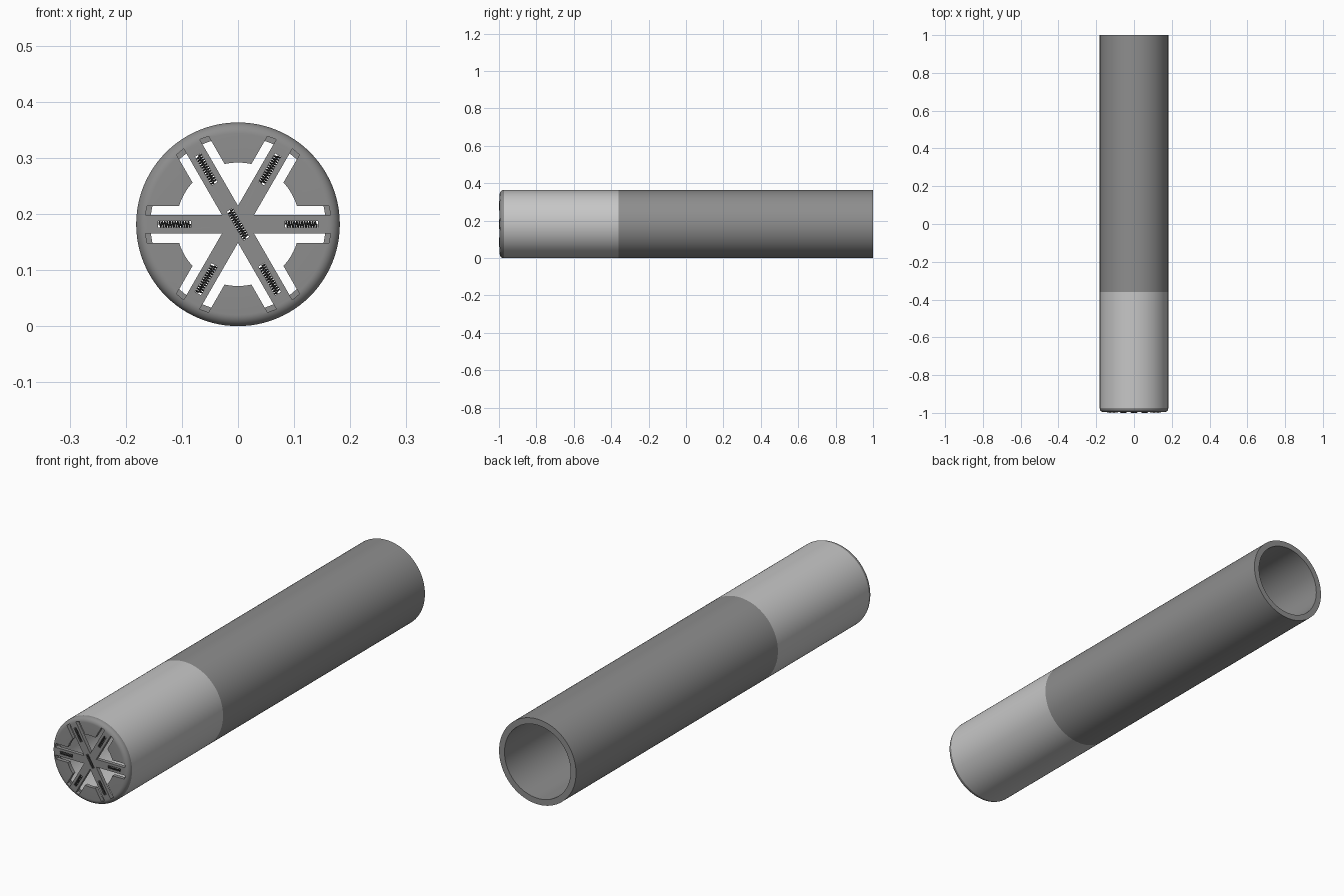
import bpy, bmesh
from math import sin, cos, tan, pi, radians, asin

cube = bpy.data.objects.get("Cube")
if cube:
    bpy.data.objects.remove(cube, do_unlink=True)

R, BORE = 0.1815, 0.156      # outer and inner radius, also the axis height
FRONT, PLATE_BACK, JOINT, SPLIT = -0.996, -0.98, -0.973, -0.36


def material(name, v):
    m = bpy.data.materials.new(name)
    m.use_nodes = True
    m.diffuse_color = (v, v, v, 1)
    m.node_tree.nodes["Principled BSDF"].inputs["Base Color"].default_value = (v, v, v, 1)
    return m


grey = material("mid grey", 0.27)
light = material("light grey", 0.57)
dark = material("dark wire", 0.06)


def finish(bm, name, mat):
    bmesh.ops.recalc_face_normals(bm, faces=bm.faces)
    mesh = bpy.data.meshes.new(name)
    bm.to_mesh(mesh)
    bm.free()
    mesh.materials.append(mat)
    ob = bpy.data.objects.new(name, mesh)
    bpy.context.collection.objects.link(ob)
    return ob


def select(ob):
    bpy.ops.object.select_all(action='DESELECT')
    ob.select_set(True)
    bpy.context.view_layer.objects.active = ob


def smooth(ob):
    select(ob)
    bpy.ops.object.shade_smooth_by_angle(angle=radians(30))


def lathe(name, profile, mat, closed):
    """Spin (radius, y) points around the long axis."""
    bm = bmesh.new()
    vs = [bm.verts.new((r, y, R)) for r, y in profile]
    pairs = list(zip(vs, vs[1:])) + ([(vs[-1], vs[0])] if closed else [])
    edges = [bm.edges.new(p) for p in pairs]
    bmesh.ops.spin(bm, geom=vs + edges, cent=(0, 0, R), axis=(0, 1, 0),
                   angle=2 * pi, steps=96)
    bmesh.ops.remove_doubles(bm, verts=bm.verts, dist=0.00001)
    return finish(bm, name, mat)


def tube(name, y0, y1, mat):
    smooth(lathe(name, [(R, y0), (R, y1), (BORE, y1), (BORE, y0)], mat, True))


# Body and front sleeve
tube("body_tube", SPLIT, 1, grey)
tube("front_sleeve", JOINT, SPLIT, light)

# End cap with a rounded rim and a short ring behind the plate
FILLET = 0.02
rim = [(R - FILLET + FILLET * sin(i * pi / 16), FRONT + FILLET * (1 - cos(i * pi / 16)))
       for i in range(9)]
cap = lathe("end_cap", [(0, FRONT)] + rim + [(R, JOINT), (BORE, JOINT),
            (BORE, PLATE_BACK), (0, PLATE_BACK)], grey, False)


# Openings in the cap
def turn(u, v, a):
    return u * cos(a) - v * sin(a), R + u * sin(a) + v * cos(a)


def prism(bm, points, a):
    ring = [turn(u, v, a) for u, v in points]
    f = bm.faces.new([bm.verts.new((x, -1.05, z)) for x, z in ring])
    ext = bmesh.ops.extrude_face_region(bm, geom=[f])
    moved = [g for g in ext["geom"] if isinstance(g, bmesh.types.BMVert)]
    bmesh.ops.translate(bm, verts=moved, vec=(0, 1.05 + PLATE_BACK + 0.002, 0))


SPOKE, SLOT, HUB, END = 0.0165, 0.033, 0.11, 0.165
corner = asin(SLOT / HUB)


def mirrored(p):
    # reflect across the line halfway between two spokes
    u, v = p
    return u * cos(pi / 3) + v * sin(pi / 3), u * sin(pi / 3) - v * cos(pi / 3)


side = [(END, SPOKE), (END - 0.003, SLOT)]
arc = [corner + (pi / 3 - 2 * corner) * i / 8 for i in range(9)]
opening = ([(SPOKE / tan(pi / 6), SPOKE)] + side
           + [(HUB * cos(t), HUB * sin(t)) for t in arc]
           + [mirrored(p) for p in reversed(side)])

# Coil seats: one on each spoke and one in the hub
HALF, WIDE = 0.0295, 0.006
seats = [(0.113, i * pi / 3) for i in range(6)] + [(0, 2 * pi / 3)]
bm = bmesh.new()
for i in range(6):
    prism(bm, opening, i * pi / 3)
for r, a in seats:
    prism(bm, [(r - HALF, -WIDE), (r + HALF, -WIDE), (r + HALF, WIDE), (r - HALF, WIDE)], a)
cutter = finish(bm, "cap_cutter", grey)
cutter.hide_render = True
mod = cap.modifiers.new("openings", 'BOOLEAN')
mod.operation = 'DIFFERENCE'
mod.solver = 'EXACT'
mod.object = cutter
select(cap)
bpy.ops.object.modifier_apply(modifier=mod.name)
bpy.data.objects.remove(cutter, do_unlink=True)
smooth(cap)

# Wire coils
TURNS, STEPS, COIL, WIRE = 12, 12, 0.0058, 0.0012
curve = bpy.data.curves.new("coil", 'CURVE')
curve.dimensions = '3D'
curve.bevel_depth = WIRE
curve.bevel_resolution = 1
curve.use_fill_caps = True
n = TURNS * STEPS
spline = curve.splines.new('POLY')
spline.points.add(n)
for i, p in enumerate(spline.points):
    t = 2 * pi * i / STEPS
    p.co = ((2 * i / n - 1) * 0.028, COIL * cos(t), COIL * sin(t), 1)
curve.materials.append(dark)
coil = bpy.data.objects.new("wire_coil", curve)
bpy.context.collection.objects.link(coil)
select(coil)
bpy.ops.object.convert(target='MESH')
coil = bpy.context.view_layer.objects.active
smooth(coil)
for i, (r, a) in enumerate(seats):
    ob = coil if i == 0 else bpy.data.objects.new("wire_coil", coil.data)
    if i:
        bpy.context.collection.objects.link(ob)
    x, z = turn(r, 0, a)
    ob.location = (x, -1 + COIL + WIRE, z)
    ob.rotation_euler = (0, -a, 0)
